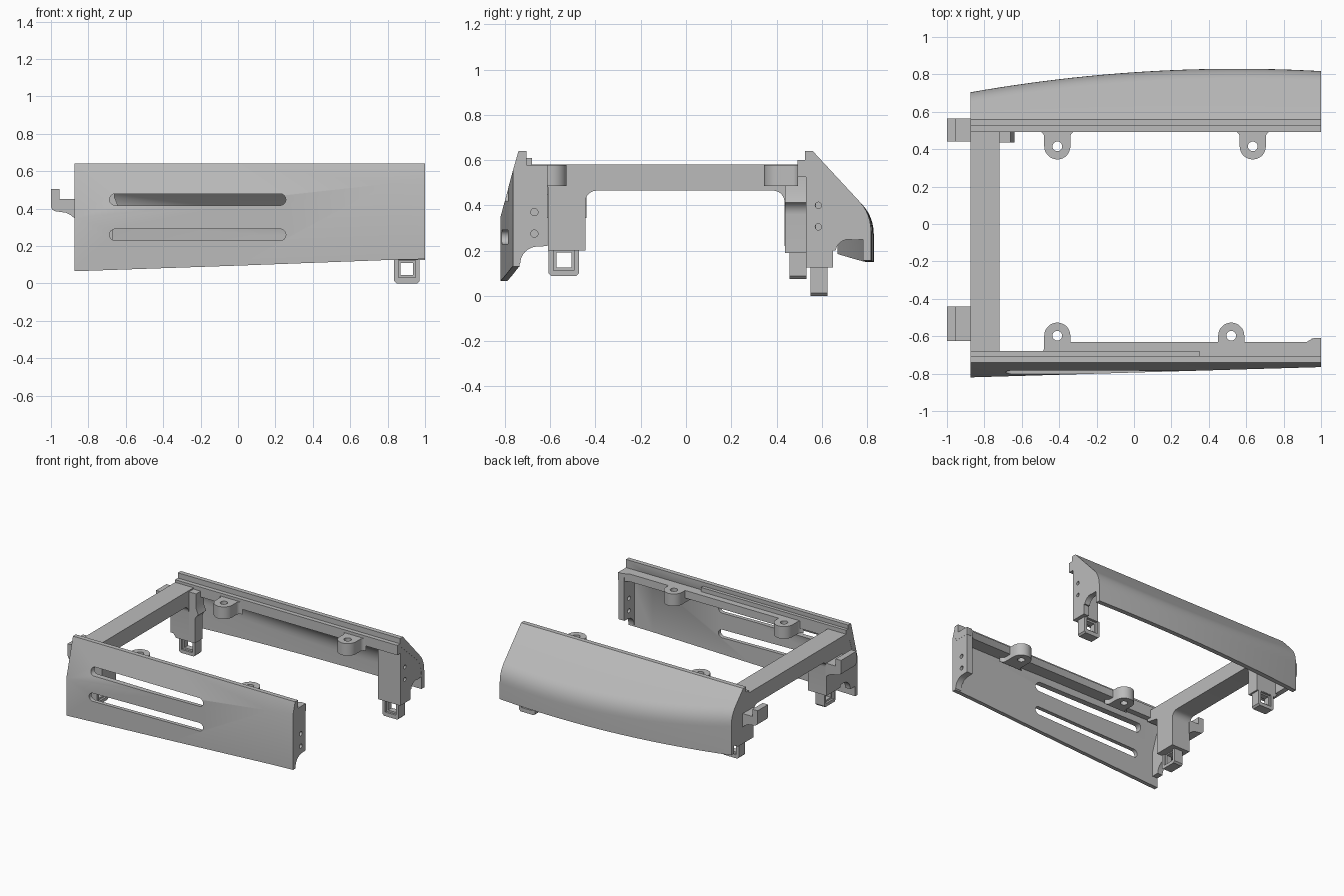
import bpy, bmesh, math

if "Cube" in bpy.data.objects:
    bpy.data.objects.remove(bpy.data.objects["Cube"])

grey = bpy.data.materials.new("plain_grey")
grey.diffuse_color = (0.5, 0.5, 0.5, 1)
grey.use_nodes = True
grey.node_tree.nodes["Principled BSDF"].inputs["Base Color"].default_value = grey.diffuse_color


def loft(name, rings):
    """Skin a closed solid through matching 3D rings."""
    bm = bmesh.new()
    vs = [[bm.verts.new(p) for p in r] for r in rings]
    n = len(vs[0])
    for a, b in zip(vs, vs[1:]):
        for i in range(n):
            j = (i + 1) % n
            bm.faces.new((a[i], a[j], b[j], b[i]))
    bm.faces.new(vs[0][::-1])
    bm.faces.new(vs[-1])
    bmesh.ops.recalc_face_normals(bm, faces=bm.faces)
    me = bpy.data.meshes.new(name)
    bm.to_mesh(me)
    bm.free()
    ob = bpy.data.objects.new(name, me)
    bpy.context.collection.objects.link(ob)
    me.materials.append(grey)
    return ob


def prism(name, pts, axis, a, b):
    """Extrude a 2D outline along an axis from a to b."""
    def place(p, t):
        return {'x': (t, p[0], p[1]), 'y': (p[0], t, p[1]), 'z': (p[0], p[1], t)}[axis]
    return loft(name, [[place(p, t) for p in pts] for t in (a, b)])


def box(name, x0, x1, y0, y1, z0, z1):
    return prism(name, [(x0, y0), (x1, y0), (x1, y1), (x0, y1)], 'z', z0, z1)


def arc(cx, cy, r, a0, a1, n=8):
    return [(cx + r * math.cos(math.radians(a0 + (a1 - a0) * i / n)),
             cy + r * math.sin(math.radians(a0 + (a1 - a0) * i / n))) for i in range(n + 1)]


def circle(cx, cy, r, n=20):
    return arc(cx, cy, r, 0, 360 - 360 / n, n - 1)


def cut(ob, cutter):
    m = ob.modifiers.new("cut", 'BOOLEAN')
    m.operation, m.solver, m.object = 'DIFFERENCE', 'EXACT', cutter
    dg = bpy.context.evaluated_depsgraph_get()
    me = bpy.data.meshes.new_from_object(ob.evaluated_get(dg))
    ob.modifiers.clear()
    ob.data = me
    bpy.data.objects.remove(cutter)


# Front panel: sloped top meeting a slightly turned upright face
def front_out(x):
    return -0.82 + 0.055 * (x + 0.875) / 1.875


def front_ring(x, zb):
    yo = front_out(x)
    zk = 0.64 - (-0.742 - yo) * 3.75
    yi = yo + 0.03
    return [(x, y, z) for y, z in [(-0.74, 0.64), (yo, zk), (yo, zb), (yi, zb),
                                   (yi, zk - 0.02), (-0.705, 0.57), (-0.705, 0.64)]]


front_panel = loft("front_panel", [front_ring(*s) for s in
                                   [(-0.875, 0.065), (0, 0.095), (0.8, 0.125), (1, 0.13)]])
for zc in (0.448, 0.26):
    slot = arc(0.225, zc, 0.031, -90, 90) + arc(-0.656, zc, 0.031, 90, 270)
    cut(front_panel, prism("slot_cutter", slot, 'y', -0.95, -0.6))

# Front rail: stepped ledge and flange behind the panel
box("front_step", -0.875, 0.35, -0.72, -0.68, 0.53, 0.61)
prism("front_flange", [(-0.45, -0.73), (1, -0.73), (1, -0.61), (0.96, -0.61),
                       (0.92, -0.632), (-0.40, -0.632), (-0.45, -0.68)], 'z', 0.52, 0.578)
box("front_flange_left", -0.875, -0.44, -0.73, -0.68, 0.52, 0.578)


# Front end walls, with a rounded notch at the foot
def front_wall(name, x0, x1, yo):
    pts = [(-0.612, 0.22), (-0.612, 0.55), (-0.72, 0.57), (yo, 0.36 if yo < -0.77 else 0.5),
           (yo, 0.14), (-0.733, 0.14)] + arc(-0.655, 0.14, 0.078, 180, 90)
    return prism(name, pts, 'x', x0, x1)


wall = front_wall("front_right_wall", 0.95, 0.999, -0.75)
for z in (0.37, 0.275):
    cut(wall, prism("hole_cutter", circle(-0.67, z, 0.016), 'x', 0.9, 1.1))
front_wall("front_left_wall", -0.874, -0.83, -0.80)


# Back panel: bowed in plan, slope rolling into an upright face
def back_ring(x):
    yo = 0.83 - 0.062 * (x - 0.55) ** 2
    zk = 0.64 - (yo - 0.56) * 1.08
    zb = 0.15 + 0.02 * (x - 0.45) ** 2
    a, b, c = (yo - 0.05, zk + 0.054), (yo, zk), (yo, zk - 0.08)
    knee = []
    for i in range(7):
        t = i / 6
        knee.append(tuple((1 - t) ** 2 * a[k] + 2 * t * (1 - t) * b[k] + t * t * c[k] for k in (0, 1)))
    inner = [(y - 0.035, z - 0.02) for y, z in reversed(knee)]
    pts = [(0.525, 0.64), (0.56, 0.64)] + knee + [(yo, zb), (yo - 0.035, zb)] + inner + [(0.525, 0.58)]
    return [(x, y, z) for y, z in pts]


loft("back_panel", [back_ring(-0.875 + 1.875 * i / 24) for i in range(25)])

# Back rail and end walls
box("back_flange", -0.875, 1, 0.492, 0.545, 0.525, 0.60)
back_wall = prism("back_right_wall", [(0.53, 0.60), (0.56, 0.62), (0.79, 0.375), (0.79, 0.25)]
                  + arc(0.72, 0.19, 0.06, 70, 170, 6) + [(0.65, 0.2), (0.65, 0.125), (0.53, 0.125)],
                  'x', 0.955, 0.999)
for z in (0.4, 0.305):
    cut(back_wall, prism("hole_cutter", circle(0.585, z, 0.014), 'x', 0.9, 1.1))
prism("back_left_wall", [(0.49, 0.57), (0.56, 0.61), (0.68, 0.49), (0.68, 0.25), (0.62, 0.22),
                         (0.49, 0.22)], 'x', -0.874, -0.835)
box("back_right_post", 0.81, 0.98, 0.53, 0.575, 0.125, 0.56)


# Screw tabs with rounded ends and flared roots
def tab(name, x, y, root, r=0.07):
    s = 1 if root > y else -1
    f = 0.03
    outline = arc(0, 0, r, 180, 360, 14)
    depth = abs(root - y)
    outline += arc(r + f, depth - f, f, 180, 90, 5) + arc(-r - f, depth - f, f, 90, 0, 5)
    ob = prism(name, [(x + px, y + s * py) for px, py in outline], 'z', 0.485, 0.578)
    cut(ob, prism("hole_cutter", circle(x, y, 0.026), 'z', 0.4, 0.7))
    return ob


tab("back_tab_left", -0.41, 0.415, 0.495)
tab("back_tab_right", 0.635, 0.415, 0.495)
tab("front_tab_left", -0.41, -0.597, -0.69)
tab("front_tab_right", 0.52, -0.597, -0.71)

# Cross beam with its two legs
beam = [(-0.71, 0.58), (0.5, 0.58), (0.5, 0.22), (0.435, 0.22)]
beam += arc(0.385, 0.415, 0.05, 0, 90) + arc(-0.395, 0.415, 0.05, 90, 180)
beam += [(-0.445, 0.2), (-0.61, 0.2), (-0.61, 0.48), (-0.71, 0.5)]
prism("cross_beam", beam, 'x', -0.875, -0.72)
leg = [(-0.86, 0.57), (-0.66, 0.57), (-0.66, 0.46)] + arc(-0.61, 0.36, 0.06, 120, 180, 6)
leg += [(-0.67, 0.19), (-0.83, 0.19), (-0.86, 0.23)]
prism("back_left_leg", leg, 'y', 0.437, 0.53)


# Snap clips: a rimmed block pierced by a square window
def clip(name, axis, u, v, z0, z1, d=0.037):
    w = 0.068
    outline = [(u - w, z0 + 0.012), (u - w + 0.012, z0), (u + w - 0.012, z0), (u + w, z0 + 0.012),
               (u + w, z1), (u - w, z1)]
    ob = prism(name, outline, axis, v - d, v + d)
    zc = (z0 + z1) / 2 + 0.012

    def square(h):
        return [(u - h, zc - h), (u + h, zc - h), (u + h, zc + h), (u - h, zc + h)]
    cut(ob, prism("window_cutter", square(0.033), axis, v - 0.2, v + 0.2))
    for s in (-1, 1):
        cut(ob, prism("rim_cutter", square(0.046), axis, v + s * 0.1, v + s * (d - 0.015)))


clip("front_left_clip", 'x', -0.54, -0.80, 0.088, 0.205)
clip("back_left_clip", 'y', -0.75, 0.495, 0.075, 0.195)
clip("back_right_clip", 'y', 0.903, 0.588, 0.0, 0.13)

# Hooks on the left end
hook = [(-0.87, 0.45), (-0.955, 0.45), (-0.955, 0.505), (-1, 0.505), (-1, 0.42)]
hook += arc(-0.97, 0.415, 0.03, 180, 260, 5) + [(-0.92, 0.378), (-0.895, 0.365), (-0.87, 0.345)]
prism("front_hook", hook, 'y', -0.625, -0.44)
prism("back_hook", hook, 'y', 0.44, 0.565)

# Smooth the rounded surfaces, keeping edges sharp
for ob in bpy.context.scene.objects:
    ob.select_set(True)
    bpy.context.view_layer.objects.active = ob
bpy.ops.object.shade_smooth_by_angle(angle=math.radians(30))
